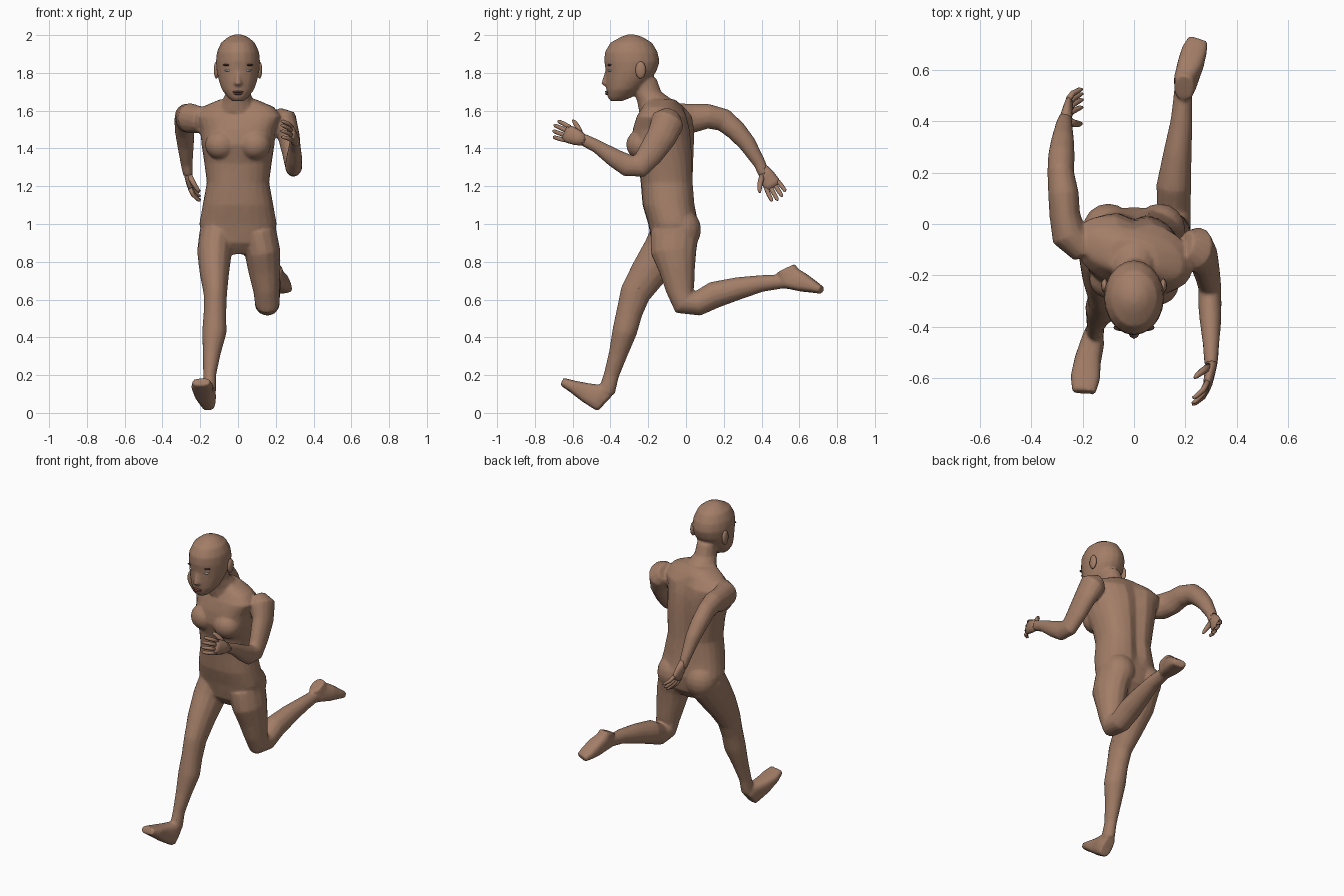
import bpy, bmesh
from math import cos, sin, pi
from mathutils import Vector, Matrix


def material(name, rgb):
    m = bpy.data.materials.new(name)
    m.diffuse_color = (*rgb, 1)
    return m


SKIN = material("skin", (.36, .205, .135))
DARK = material("brow", (.07, .04, .03))
LIPS = material("lips", (.25, .09, .075))
WHITE = material("eye_white", (.75, .75, .75))


def finish(bm, name, mat):
    bmesh.ops.recalc_face_normals(bm, faces=bm.faces)
    for f in bm.faces:
        f.smooth = True
    me = bpy.data.meshes.new(name)
    bm.to_mesh(me)
    bm.free()
    me.materials.append(mat)
    ob = bpy.data.objects.new(name, me)
    bpy.context.collection.objects.link(ob)
    return ob


def skin_rings(bm, loops):
    for a, b in zip(loops, loops[1:]):
        for i in range(len(a)):
            j = (i + 1) % len(a)
            bm.faces.new((a[i], a[j], b[j], b[i]))
    bm.faces.new(loops[0][::-1])
    bm.faces.new(loops[-1])


def loft(bm, rings, n=14, ref=(1, 0, 0), flat=False, power=1.0):
    """Tube through rings of (x, y, z, half width along ref, half depth)."""
    pts = [Vector(r[:3]) for r in rings]
    loops = []
    for k, r in enumerate(rings):
        t = pts[min(k + 1, len(pts) - 1)] - pts[max(k - 1, 0)]
        t = Vector((0, 0, 1)) if flat else t.normalized()
        u = Vector(ref)
        u = (u - t * u.dot(t)).normalized()
        v = t.cross(u)
        loop = []
        for i in range(n):
            c, s = cos(2 * pi * i / n), sin(2 * pi * i / n)
            c = abs(c) ** power * (1 if c > 0 else -1)
            s = abs(s) ** power * (1 if s > 0 else -1)
            loop.append(bm.verts.new(pts[k] + u * c * r[3] + v * s * r[4]))
        loops.append(loop)
    skin_rings(bm, loops)
    return [v for l in loops for v in l]


def ball(bm, pos, size, seg=16):
    m = Matrix.Translation(pos) @ Matrix.Diagonal((*size, 1))
    bmesh.ops.create_uvsphere(bm, u_segments=seg, v_segments=seg // 2 + 2, radius=1, matrix=m)


body = bmesh.new()

# torso: z, front y, back y, half width, twist
torso = [(.84, -.13, .00, .08, 0), (.90, -.18, .05, .18, 0), (1.0, -.20, .065, .205, 0),
         (1.1, -.23, .05, .187, 0), (1.22, -.24, .04, .165, 0), (1.32, -.25, .04, .178, .05),
         (1.42, -.285, .04, .193, .12), (1.5, -.275, .035, .2, .18), (1.57, -.25, .02, .23, .2),
         (1.62, -.22, -.02, .19, .2), (1.66, -.21, -.06, .095, .1)]
verts = loft(body, [(0, (f + b) / 2, z, w, (b - f) / 2) for z, f, b, w, k in torso],
             n=24, flat=True, power=.85)
for i, v in enumerate(verts):
    z, f, b, w, k = torso[i // 24]
    if abs(v.co.x) < .02 and v.co.y > b - .03 and 1 < z < 1.6:
        v.co.y -= .022          # spine groove
    v.co.y -= k * v.co.x
for s in (-1, 1):
    ball(body, (s * .09, -.225 - s * .012, 1.42), (.085, .08, .08))    # chest
    ball(body, (s * .1, -.02, .97), (.1, .1, .11))                     # seat

# neck and head
loft(body, [(0, -.13, 1.59, .11, .12), (0, -.16, 1.65, .085, .1),
            (0, -.205, 1.70, .063, .075), (0, -.225, 1.77, .06, .07)], flat=True)
head = [(1.65, -.40, -.34, .03), (1.672, -.415, -.285, .055), (1.71, -.422, -.24, .085),
        (1.76, -.425, -.19, .102), (1.81, -.425, -.155, .113), (1.86, -.433, -.14, .117),
        (1.91, -.43, -.15, .112), (1.96, -.40, -.18, .09), (1.99, -.345, -.23, .053),
        (2.003, -.31, -.27, .02)]
loft(body, [(0, (f + b) / 2, z, w, (b - f) / 2) for z, f, b, w in head], n=20, flat=True)
loft(body, [(0, -.415, 1.815, .012, .012), (0, -.428, 1.765, .014, .015),
            (0, -.432, 1.742, .02, .018), (0, -.425, 1.732, .012, .01)], n=10, flat=True)

# arms
loft(body, [(.2, -.08, 1.57, .05, .06), (.24, -.095, 1.545, .075, .09), (.27, -.13, 1.46, .058, .08),
            (.285, -.19, 1.37, .05, .07), (.295, -.245, 1.305, .045, .062),
            (.295, -.31, 1.31, .046, .06), (.298, -.38, 1.35, .042, .05),
            (.30, -.47, 1.41, .032, .036), (.30, -.55, 1.45, .026, .032)])
loft(body, [(-.19, -.10, 1.55, .06, .07), (-.255, -.04, 1.56, .07, .08), (-.27, .04, 1.56, .06, .078),
            (-.275, .12, 1.57, .06, .066), (-.285, .2, 1.55, .052, .062),
            (-.283, .265, 1.495, .052, .055), (-.278, .325, 1.425, .045, .047),
            (-.272, .39, 1.32, .032, .033), (-.265, .415, 1.26, .026, .03)])

# legs
loft(body, [(-.105, -.06, .95, .1, .13), (-.125, -.12, .85, .092, .115), (-.125, -.2, .74, .078, .098),
            (-.12, -.27, .63, .062, .082), (-.122, -.30, .53, .06, .07),
            (-.125, -.325, .43, .065, .066), (-.14, -.36, .31, .047, .05),
            (-.15, -.395, .2, .034, .041), (-.152, -.42, .11, .036, .045)])
loft(body, [(.105, -.06, .95, .1, .13), (.13, -.065, .85, .095, .122), (.14, -.045, .75, .085, .095),
            (.15, -.03, .65, .07, .076), (.155, -.01, .585, .066, .072),
            (.155, .06, .578, .066, .066), (.155, .15, .625, .068, .072),
            (.17, .28, .66, .055, .06), (.185, .4, .685, .043, .045),
            (.19, .5, .695, .036, .038), (.195, .56, .705, .036, .05)])

# feet
loft(body, [(-.155, -.428, .055, .035, .062), (-.16, -.458, .083, .045, .07), (-.18, -.53, .108, .052, .052),
            (-.19, -.6, .14, .058, .033), (-.195, -.655, .165, .046, .022)], power=.7)
loft(body, [(.195, .53, .765, .038, .052), (.2, .555, .712, .046, .065), (.22, .62, .69, .052, .05),
            (.235, .675, .668, .05, .033), (.25, .718, .65, .04, .02)], power=.7)

# merge the body shells into one smooth skin
ob = finish(body, "body", SKIN)
m = ob.modifiers.new("merge", 'REMESH')
m.mode, m.voxel_size, m.use_smooth_shade = 'VOXEL', .008, True
m = ob.modifiers.new("smooth", 'SMOOTH')
m.factor, m.iterations = .5, 4
m = ob.modifiers.new("reduce", 'DECIMATE')
m.ratio = .2
bpy.context.view_layer.objects.active = ob
for name in ("merge", "smooth", "reduce"):
    bpy.ops.object.modifier_apply(modifier=name)


def hand(name, wrist, d, s, palm_side):
    """d: finger direction, s: thumb side, palm_side: sign of x the palm faces."""
    w, d, s = Vector(wrist), Vector(d).normalized(), Vector(s)
    s = (s - d * s.dot(d)).normalized()
    n = d.cross(s)
    if n.x * palm_side < 0:
        n = -n
    bm = bmesh.new()

    def tube(parts, sides):
        loft(bm, [(*(w + d * a + s * b + n * c), r, q) for a, b, c, r, q in parts], sides, ref=s)

    tube([(-.02, 0, 0, .028, .024), (.03, 0, 0, .042, .022), (.075, 0, 0, .047, .018),
          (.1, 0, .002, .042, .014)], 10)
    for b, length in ((-.036, .068), (-.012, .084), (.013, .09), (.036, .078)):
        tube([(.085, b, 0, .012, .012), (.09 + length * .45, b * 1.15, .012, .0115, .011),
              (.09 + length * .85, b * 1.2, .035, .01, .009),
              (.09 + length * .95, b * 1.2, .046, .005, .005)], 8)
    tube([(.015, .02, .005, .016, .016), (.05, .052, .025, .015, .014),
          (.078, .07, .042, .012, .011), (.093, .076, .05, .006, .006)], 8)
    finish(bm, name, SKIN)


hand("front_hand", (.30, -.55, 1.447), (-.16, -.9, .36), (0, .33, .94), -1)
hand("back_hand", (-.265, .413, 1.28), (.12, .5, -.85), (0, -.85, -.5), 1)

# face details
for s, side in ((-1, "left"), (1, "right")):
    for part, pos, size, mat in (("eye", (.05, -.396, 1.813), (.021, .019, .008), WHITE),
                                 ("brow", (.05, -.403, 1.842), (.03, .014, .006), DARK),
                                 ("ear", (.114, -.24, 1.815), (.014, .028, .046), SKIN)):
        bm = bmesh.new()
        ball(bm, (s * pos[0], pos[1], pos[2]), size, 12)
        finish(bm, f"{side}_{part}", mat)
for name, z, w in (("upper_lip", 1.7, .028), ("lower_lip", 1.689, .024)):
    bm = bmesh.new()
    ball(bm, (0, -.414, z), (w, .016, .006), 12)
    finish(bm, name, LIPS)
